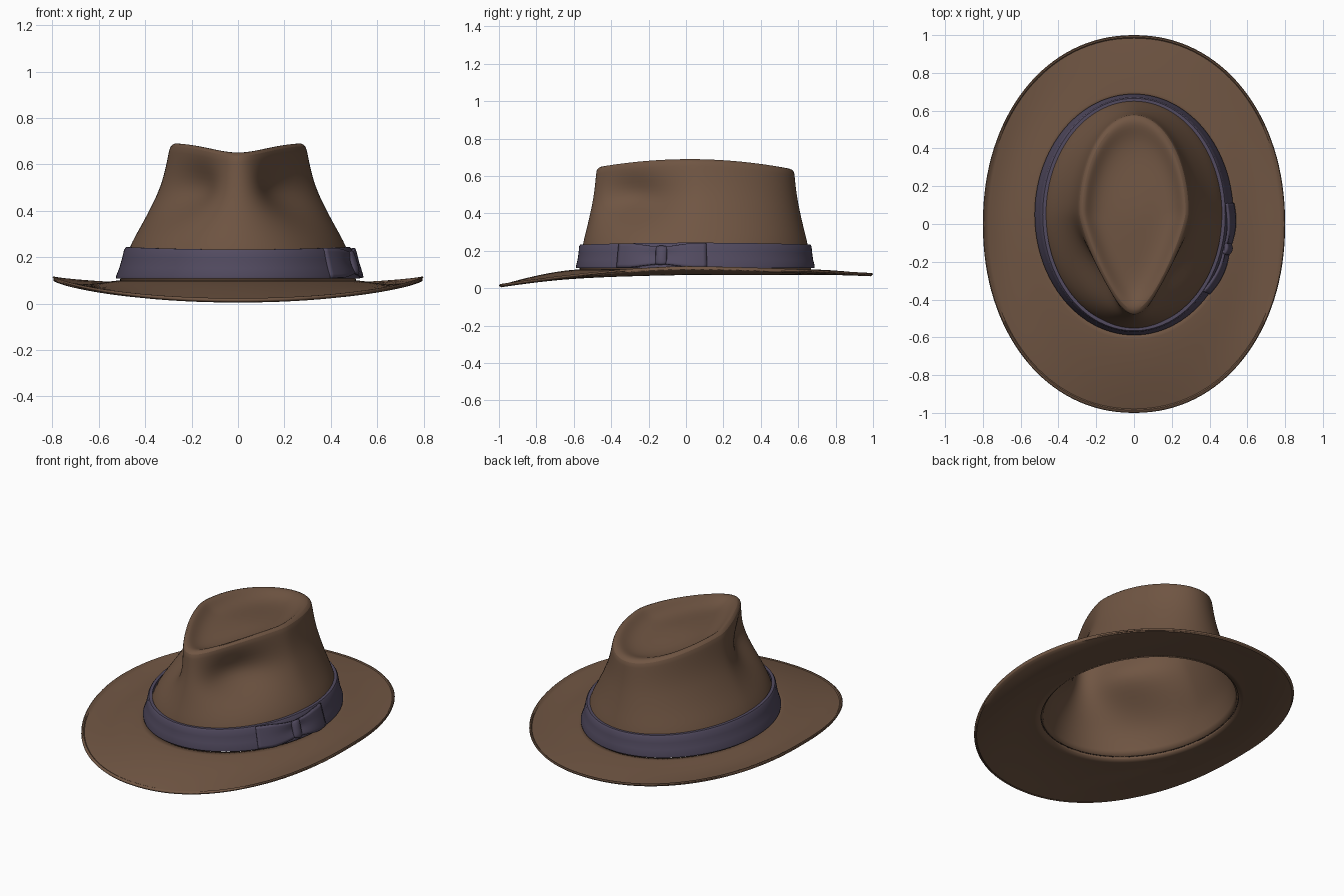
import bpy, math

if "Cube" in bpy.data.objects:
    bpy.data.objects.remove(bpy.data.objects["Cube"])

TAU = 2 * math.pi
CY = 0.05  # plan centre of the crown


def material(name, rgb):
    m = bpy.data.materials.new(name)
    m.diffuse_color = (*rgb, 1)
    m.use_nodes = True
    m.node_tree.nodes["Principled BSDF"].inputs["Base Color"].default_value = m.diffuse_color
    return m


felt = material("brown felt", (0.162, 0.092, 0.056))
ribbon = material("purple grey ribbon", (0.085, 0.070, 0.118))


def grid(name, rows, mat, closed=True, cap=None, loop=False, thick=0, subsurf=0):
    """Skin a list of point rows; optional pole point, looped rows and shell thickness."""
    n = len(rows[0])
    verts = [p for r in rows for p in r]
    faces = []
    for i in range(len(rows) if loop else len(rows) - 1):
        a, b = i * n, (i + 1) % len(rows) * n
        for j in range(n if closed else n - 1):
            k = (j + 1) % n
            faces.append((a + j, a + k, b + k, b + j))
    if cap:
        verts.append(cap)
        a = (len(rows) - 1) * n
        faces += [(a + j, a + (j + 1) % n, len(verts) - 1) for j in range(n)]
    me = bpy.data.meshes.new(name)
    me.from_pydata(verts, [], faces)
    me.materials.append(mat)
    ob = bpy.data.objects.new(name, me)
    bpy.context.collection.objects.link(ob)
    if subsurf:
        s = ob.modifiers.new("smooth", 'SUBSURF')
        s.levels = s.render_levels = subsurf
    if thick:
        ob.modifiers.new("shell", 'SOLIDIFY').thickness = thick
    bpy.ops.object.select_all(action='DESELECT')
    bpy.context.view_layer.objects.active = ob
    ob.select_set(True)
    bpy.ops.object.shade_smooth_by_angle(angle=math.radians(40))
    return ob


def ridge_z(y):
    return 0.69 - 0.18 * (y - 0.02) ** 2


def base(t):
    return 0.51 * math.cos(t), CY + 0.62 * math.sin(t)


def ridge(t, k=1.0):
    # teardrop outline, narrow at the front
    s = math.sin(t)
    return (0.285 * k * math.cos(t) * (1 - 0.42 * max(0, -s)), CY + 0.525 * k * s)


def wall(t, u, w):
    # crown wall point, with a pinch on each side near the front
    (bx, by), (rx, ry) = base(t), ridge(t)
    x, y = bx + (rx - bx) * w, by + (ry - by) * w
    z = 0.1 + (ridge_z(ry) - 0.1) * u
    for side in (1, -1):
        c = math.radians(-38 if side > 0 else -142)
        d = (t - c + math.pi) % TAU - math.pi
        p = 0.085 * math.exp(-(d / 0.42) ** 2 - ((z - 0.48) / 0.11) ** 2)
        x -= side * 0.85 * p
        y += 0.45 * p
    return x, y, z


# crown: flared wall, rounded ridge, sunken teardrop top
N = 64
angles = [TAU * j / N for j in range(N)]
profile = [(0, 0), (0.12, 0.08), (0.24, 0.18), (0.33, 0.30), (0.42, 0.43), (0.51, 0.55),
           (0.60, 0.66), (0.68, 0.75), (0.77, 0.83), (0.86, 0.89), (0.94, 0.935), (0.985, 0.965)]
rows = [[wall(t, u, w) for t in angles] for u, w in profile]
for k, drop in [(0.96, -0.003), (0.90, 0.004), (0.83, 0.022), (0.74, 0.042),
                (0.6, 0.056), (0.4, 0.058), (0.2, 0.055)]:
    rows.append([(*ridge(t, k), ridge_z(ridge(t, k)[1]) - drop) for t in angles])
grid("crown", rows, felt, cap=(0, CY, 0.636), thick=0.012, subsurf=1)


# brim: dipped at the front, slightly lower at the back, curled up at the sides
def brim_point(t, s):
    c, sn = math.cos(t), math.sin(t)
    e = 2 / 2.1
    ox = 0.8 * math.copysign(abs(c) ** e, c)
    oy = math.copysign(abs(sn) ** e, sn)
    ix, iy = base(t)
    low = 0.014 if sn < 0 else 0.075
    edge = 0.114 + (low - 0.114) * abs(sn) ** 1.5
    z = 0.1 + (edge - 0.1) * s ** 1.5 - 0.022 * c * c * math.sin(math.pi * min(s, 1) ** 1.3)
    if 0.96 < s < 1:
        z += 0.005
    return ix + (ox - ix) * s, iy + (oy - iy) * s, z


B = 128
steps = [1, 0.985, 0.965, 0.95, 0.9, 0.8, 0.7, 0.6, 0.5, 0.4, 0.3, 0.2, 0.1, 0]
grid("brim", [[brim_point(TAU * j / B, s) for j in range(B)] for s in steps],
     felt, thick=0.014)


# ribbon surface: follows the lower crown wall with an outward offset
def on_band(t, z, off):
    u = (z - 0.1) / 0.14
    return ((0.51 - 0.04 * u + off) * math.cos(t),
            CY + (0.62 - 0.02 * u + off) * math.sin(t), z)


section = [(0.0, -0.004), (0.0, 0.018), (0.08, 0.021), (0.35, 0.017), (0.65, 0.017),
           (0.92, 0.019), (1.0, 0.014), (1.0, -0.004)]
grid("hat_band",
     [[on_band(TAU * j / B, 0.108 + v * (0.13 + 0.005 * math.cos(2 * TAU * j / B)), o)
       for j in range(B)] for v, o in section], ribbon, loop=True)

# bow on the right side: two flaring wings and a knot
MID = math.radians(-16.6)


def bow_part(name, t0, t1, height, offset, thick):
    rows = []
    for i in range(9):
        v = i / 4 - 1
        row = []
        for j in range(13):
            s = j / 12
            row.append(on_band(t0 + (t1 - t0) * s, 0.176 + v * height(s), offset(s, v)))
        rows.append(row)
    grid(name, rows, ribbon, closed=False, thick=thick)


def flare(s):
    return 0.042 + 0.022 * min(1, s * 1.6)


def puff(s, v):
    return 0.026 + 0.013 * math.sin(math.pi * s) * (1 - 0.4 * v * v) - 0.006 * (1 - s) * math.cos(3 * v)


bow_part("bow_wing_back", MID, math.radians(5.5), flare, puff, 0.014)
# front wing is built from its outer end so its faces point outward
bow_part("bow_wing_front", math.radians(-41), MID, lambda s: flare(1 - s),
         lambda s, v: puff(1 - s, v), 0.014)
bow_part("bow_knot", MID - 0.05, MID + 0.05, lambda s: 0.046 + 0.006 * math.sin(math.pi * s),
         lambda s, v: 0.03 + 0.018 * math.sin(math.pi * s) ** 0.6 * (1 - 0.5 * v ** 4), 0.02)
